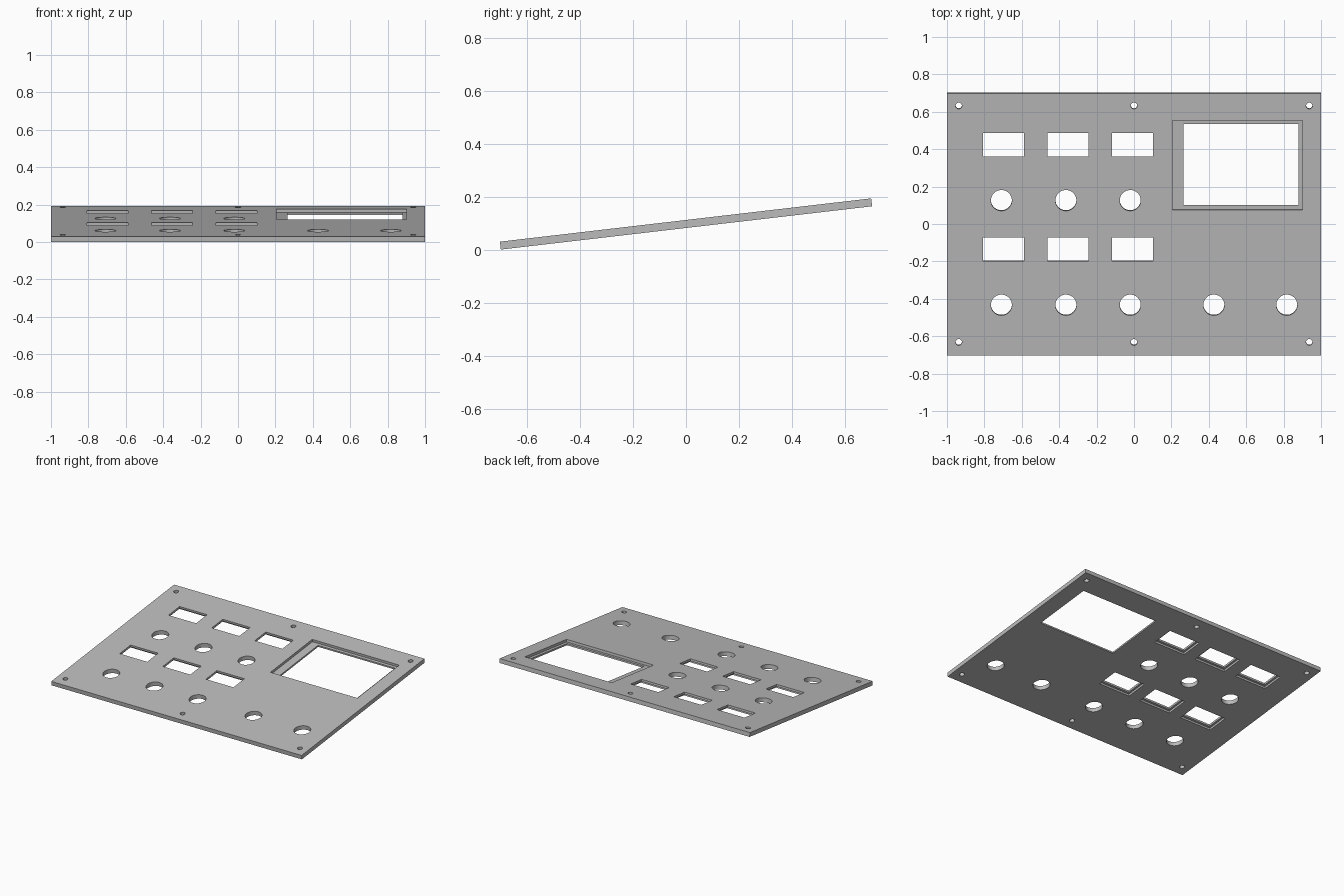
import bpy, bmesh, math
from mathutils import Matrix

if "Cube" in bpy.data.objects:
    bpy.data.objects.remove(bpy.data.objects["Cube"], do_unlink=True)

TILT = math.radians(6.65)
THICK = 0.03
LENGTH = 1.411

grey = bpy.data.materials.new("panel grey")
grey.use_nodes = True
grey.diffuse_color = (0.5, 0.5, 0.5, 1)
grey.node_tree.nodes["Principled BSDF"].inputs["Base Color"].default_value = (0.5, 0.5, 0.5, 1)


def along(y):
    """Distance along the sloping face for a plan position y."""
    return (y + 0.0017) / math.cos(TILT)


def add_box(bm, x0, x1, y0, y1, z0, z1):
    m = Matrix.Translation(((x0 + x1) / 2, (y0 + y1) / 2, (z0 + z1) / 2))
    m = m @ Matrix.Diagonal((x1 - x0, y1 - y0, z1 - z0, 1))
    bmesh.ops.create_cube(bm, size=1, matrix=m)


def add_hole(bm, x, y, radius, sides):
    bmesh.ops.create_cone(bm, cap_ends=True, segments=sides, radius1=radius, radius2=radius,
                          depth=0.2, matrix=Matrix.Translation((x, along(y), 0)))


def finish(bm, name):
    mesh = bpy.data.meshes.new(name)
    bm.to_mesh(mesh)
    bm.free()
    mesh.materials.append(grey)
    ob = bpy.data.objects.new(name, mesh)
    bpy.context.collection.objects.link(ob)
    return ob


# Flat plate
bm = bmesh.new()
add_box(bm, -1, 1, -LENGTH / 2, LENGTH / 2, -THICK / 2, THICK / 2)
panel = finish(bm, "control_panel")

# Through cuts: display window, switch slots, button holes, screw holes
through = bmesh.new()
add_box(through, 0.265, 0.88, along(0.099), along(0.533), -0.1, 0.1)
recess = bmesh.new()
add_box(recess, 0.206, 0.901, along(0.076), along(0.553), -0.003, 0.1)

columns = (-0.697, -0.352, -0.008)
MARGIN = 0.015
for x in columns:
    for y in (0.423, -0.135):
        w, h, s = 0.11, 0.063, along(y)
        add_box(through, x - w, x + w, s - h, s + h, -0.1, 0.1)
        # wider pocket on the underside for the switch clips
        w, h = w + MARGIN, h + MARGIN
        add_box(recess, x - w, x + w, s - h, s + h, -0.1, 0)
    for y in (0.126, -0.433):
        add_hole(through, x - 0.012, y, 0.056, 48)
for x in (0.427, 0.817):
    add_hole(through, x, -0.433, 0.056, 48)
for x in (-0.937, 0, 0.937):
    for y in (0.632, -0.632):
        add_hole(through, x, y, 0.017, 24)

for cutter in (finish(recess, "recess_cutter"), finish(through, "hole_cutter")):
    cutter.hide_render = True
    mod = panel.modifiers.new("cut", 'BOOLEAN')
    mod.operation = 'DIFFERENCE'
    mod.solver = 'EXACT'
    mod.object = cutter
    bpy.context.view_layer.objects.active = panel
    bpy.ops.object.modifier_apply(modifier=mod.name)
    bpy.data.objects.remove(cutter, do_unlink=True)

# Tilt the panel and rest its front edge on the ground
panel.data.transform(Matrix.Rotation(TILT, 4, 'X'))
low = min(v.co.z for v in panel.data.vertices)
panel.data.transform(Matrix.Translation((0, 0, -low)))

bpy.ops.object.select_all(action='DESELECT')
panel.select_set(True)
bpy.context.view_layer.objects.active = panel
bpy.ops.object.shade_smooth_by_angle(angle=math.radians(30))
